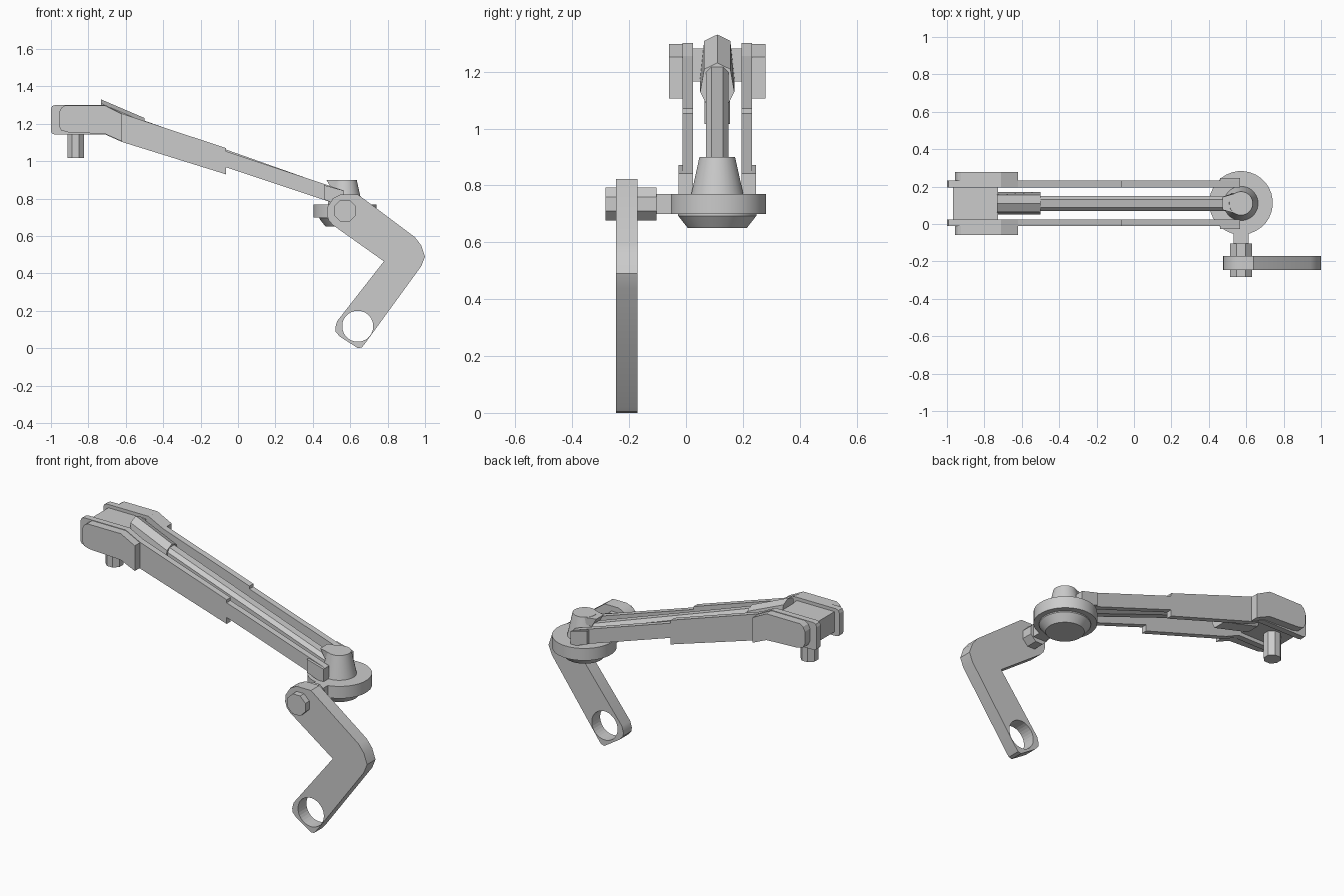
import bpy, bmesh, math
from mathutils import Matrix, Vector

if "Cube" in bpy.data.objects:
    bpy.data.objects.remove(bpy.data.objects["Cube"])

YC = 0.11  # centre line of the arm


def finish(name, bm, smooth=None):
    bmesh.ops.recalc_face_normals(bm, faces=bm.faces)
    me = bpy.data.meshes.new(name)
    bm.to_mesh(me)
    bm.free()
    ob = bpy.data.objects.new(name, me)
    bpy.context.collection.objects.link(ob)
    if smooth:
        me.shade_smooth()
        me.set_sharp_from_angle(angle=math.radians(smooth))
    return ob


def loft(name, rings, smooth=None):
    """Skin a list of equal-length point rings and cap both ends."""
    bm = bmesh.new()
    loops = [[bm.verts.new(p) for p in ring] for ring in rings]
    n = len(loops[0])
    for a, b in zip(loops, loops[1:]):
        for i in range(n):
            j = (i + 1) % n
            bm.faces.new((a[i], a[j], b[j], b[i]))
    bm.faces.new(loops[0])
    bm.faces.new(loops[-1])
    return finish(name, bm, smooth)


def plate(name, profile, y0, y1, smooth=None):
    return loft(name, [[(x, y, z) for x, z in profile] for y in (y0, y1)], smooth)


def box(name, lo, hi):
    return plate(name, [(lo[0], lo[2]), (hi[0], lo[2]), (hi[0], hi[2]), (lo[0], hi[2])], lo[1], hi[1])


def turned(name, x, y, rz, sides, smooth=None):
    """Vertical turned part from (radius, z) pairs."""
    ang = [2 * math.pi * (i + 0.5) / sides for i in range(sides)]
    return loft(name, [[(x + r * math.cos(a), y + r * math.sin(a), z) for a in ang] for r, z in rz], smooth)


def disc_profile(x, z, r, sides):
    ang = [2 * math.pi * (i + 0.5) / sides for i in range(sides)]
    return [(x + r * math.cos(a), z + r * math.sin(a)) for a in ang]


# Bent crank with a round hole at its foot
crank = plate("crank", [
    (0.475, 0.715), (0.478, 0.755), (0.508, 0.802), (0.55, 0.823), (0.64, 0.823),
    (0.945, 0.595), (0.979, 0.551), (1.0, 0.49), (0.979, 0.438),
    (0.675, 0.02), (0.662, 0.005), (0.642, 0.0), (0.545, 0.062), (0.522, 0.088),
    (0.52, 0.11), (0.53, 0.145), (0.78, 0.465), (0.508, 0.658), (0.486, 0.682)],
    -0.247, -0.17, 35)
cutter = plate("hole_cutter", disc_profile(0.64, 0.118, 0.083, 32), -0.4, 0.0)
cutter.hide_render = True
cutter.hide_viewport = True
cut = crank.modifiers.new("hole", 'BOOLEAN')
cut.operation = 'DIFFERENCE'
cut.solver = 'EXACT'
cut.object = cutter

# Crank bolt and the lug joining it to the hub
plate("crank_bolt", disc_profile(0.572, 0.735, 0.063, 8), -0.283, -0.103)
box("hub_lug", (0.532, -0.12, 0.70), (0.612, 0.0, 0.77))

# Hub: flange, dished underside, tapered post
turned("hub_flange", 0.572, YC + 0.003, [(0.17, 0.70), (0.17, 0.77)], 32, 35)
turned("hub_underside", 0.572, YC, [(0.138, 0.705), (0.138, 0.693), (0.104, 0.65)], 32, 30)
turned("hub_post", 0.572, YC, [(0.094, 0.76), (0.063, 0.90)], 32, 35)
loft("post_nose", [
    [(x, YC + y, z) for x, y in ((x0, -0.034), (0.572, -w), (0.572, w), (x0, 0.034))]
    for x0, w, z in ((0.515, 0.072, 0.83), (0.473, 0.062, 0.899))])

# Side rails with outer pads and thickened hub ends
RAIL = [(-1, 1.16), (-1, 1.28), (-0.993, 1.295), (-0.978, 1.301), (-0.71, 1.301), (-0.62, 1.255),
        (-0.064, 1.07), (-0.064, 1.053), (0.567, 0.843), (0.567, 0.77), (0.53, 0.77),
        (-0.064, 0.968), (-0.064, 0.93), (-0.62, 1.103), (-0.71, 1.143), (-0.978, 1.143), (-0.993, 1.147)]
PAD = [(-0.957, 1.19), (-0.957, 1.26), (-0.945, 1.285), (-0.925, 1.298), (-0.71, 1.298), (-0.62, 1.252),
       (-0.62, 1.106), (-0.71, 1.146), (-0.91, 1.155), (-0.945, 1.165)]
END = [(0.46, 0.872), (0.567, 0.843), (0.567, 0.77), (0.53, 0.77), (0.46, 0.795)]
for s, side in ((-1, "front"), (1, "back")):
    plate(side + "_rail", RAIL, YC + s * 0.086, YC + s * 0.122)
    plate(side + "_pad", PAD, YC + s * 0.12, YC + s * 0.169)
    plate(side + "_rail_end", END, YC + s * 0.093, YC + s * 0.137)

# Head block between the rails and the pin hanging below it
box("head_block", (-0.968, YC - 0.09, 1.165), (-0.727, YC + 0.09, 1.282))
turned("head_pin", -0.868, YC, [(0.048, 1.2), (0.048, 1.017)], 8)

# Central bar with its ridged cover
BAR = [(-0.021, 0), (0.021, 0), (0.04, -0.02), (0.04, -0.06), (0.021, -0.08), (-0.021, -0.08), (-0.04, -0.06), (-0.04, -0.02)]
loft("centre_bar", [[(x, YC + y, top + z) for y, z in BAR] for x, top in ((-0.7, 1.288), (0.53, 0.852))])
loft("bar_cover", [
    [(x, YC + y, z) for y, z in ((0, top), (w, top - 0.022), (0.06, mid), (0.04, low), (-0.04, low), (-0.06, mid), (-w, top - 0.022))]
    for x, top, w, mid, low in ((-0.733, 1.331, 0.046, 1.18, 1.15), (-0.5, 1.231, 0.046, 1.13, 1.09))])
